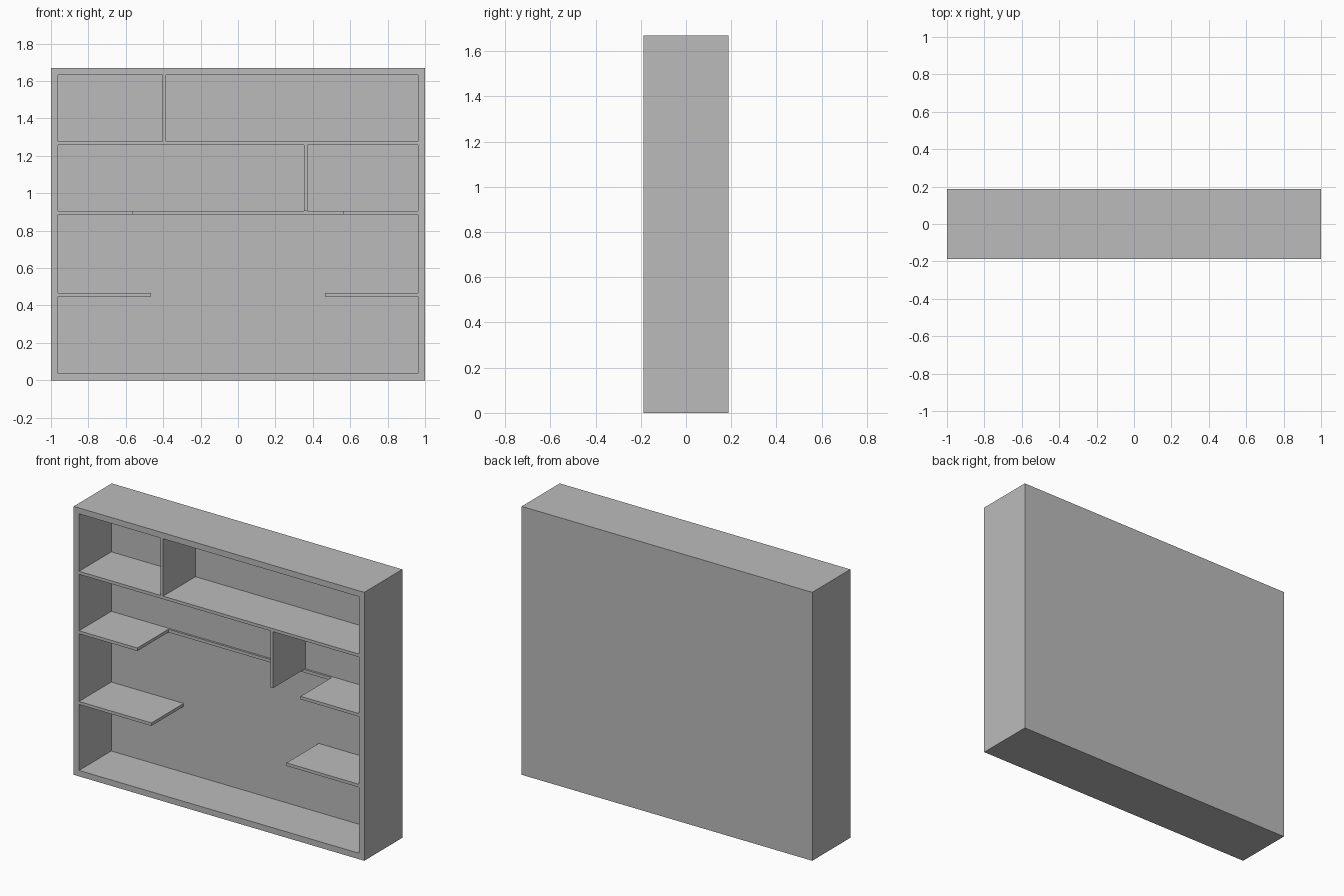
import bpy
import bmesh
from mathutils import Matrix, Vector

cube = bpy.data.objects.get("Cube")
if cube:
    bpy.data.objects.remove(cube, do_unlink=True)

WIDTH, DEPTH, HEIGHT = 2.0, 0.374, 1.67
WALL = 0.037                      # frame thickness
BOARD = 0.019                     # shelf and divider thickness
FRONT = -DEPTH / 2
BACK = 0.13                       # inner face of the back panel
SIDE = WIDTH / 2 - WALL           # inner face of the side walls

grey = bpy.data.materials.new("plain_grey")
grey.use_nodes = True
grey.diffuse_color = (0.5, 0.5, 0.5, 1)
grey.node_tree.nodes["Principled BSDF"].inputs["Base Color"].default_value = (0.5, 0.5, 0.5, 1)


def box_mesh(low, high):
    low, high = Vector(low), Vector(high)
    bm = bmesh.new()
    place = Matrix.Translation((low + high) / 2) @ Matrix.Diagonal((*(high - low), 1))
    bmesh.ops.create_cube(bm, size=1, matrix=place)
    return bm


def finish(name, bm):
    mesh = bpy.data.meshes.new(name)
    bm.to_mesh(mesh)
    bm.free()
    mesh.materials.append(grey)
    obj = bpy.data.objects.new(name, mesh)
    bpy.context.collection.objects.link(obj)
    return obj


def board(name, x, z, y=(FRONT, BACK)):
    finish(name, box_mesh((x[0], y[0], z[0]), (x[1], y[1], z[1])))


# Open-fronted case: inset the front face and push it back
bm = box_mesh((-WIDTH / 2, FRONT, 0), (WIDTH / 2, -FRONT, HEIGHT))
bm.normal_update()
front = min(bm.faces, key=lambda f: f.calc_center_median().y)
bmesh.ops.inset_region(bm, faces=[front], thickness=WALL, use_even_offset=True)
pushed = bmesh.ops.extrude_face_region(bm, geom=[front])["geom"]
bmesh.ops.translate(bm, verts=[v for v in pushed if isinstance(v, bmesh.types.BMVert)],
                    vec=(0, BACK - FRONT, 0))
if front.is_valid:
    bmesh.ops.delete(bm, geom=[front], context="FACES_ONLY")
bmesh.ops.recalc_face_normals(bm, faces=bm.faces)
finish("case", bm)

# Full-width upper shelf
TOP_SHELF, MID_SHELF, LOW_SHELF = 1.257, 0.887, 0.447
board("upper_shelf", (-SIDE, SIDE), (TOP_SHELF, TOP_SHELF + BOARD))

# Short side shelves, mirrored left and right
for label, z, inner in (("middle", MID_SHELF, 0.562), ("lower", LOW_SHELF, 0.465)):
    board(label + "_shelf_left", (inner, SIDE), (z, z + BOARD))
    board(label + "_shelf_right", (-SIDE, -inner), (z, z + BOARD))

# Thin rail on the back panel joining the middle shelves
board("back_rail", (-0.562, 0.562), (MID_SHELF, MID_SHELF + BOARD), (BACK - 0.012, BACK))

# Upright dividers
board("upper_divider", (-0.403, -0.403 + BOARD), (TOP_SHELF + BOARD, HEIGHT - WALL))
board("middle_divider", (0.353, 0.353 + BOARD), (MID_SHELF + BOARD, TOP_SHELF))
